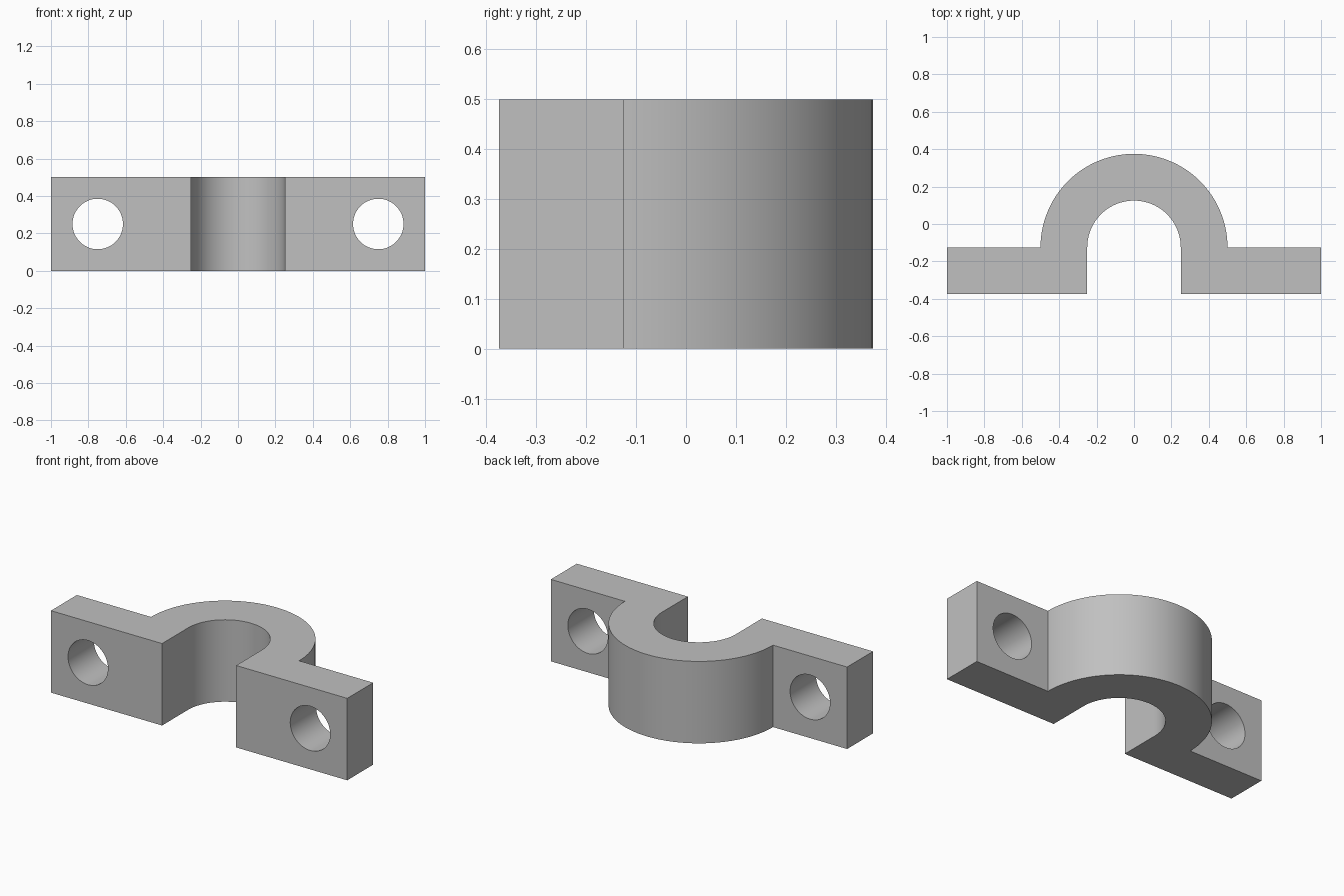
import bpy
import bmesh
from math import cos, sin, pi, radians

HEIGHT = 0.5          # along z
HALF_LENGTH = 1.0
FRONT, AXIS = -0.375, -0.125   # flange front face, and flange back face / arch centre
INNER, OUTER = 0.25, 0.5
HOLE_X, HOLE_RADIUS = 0.75, 0.135
SEGMENTS = 64

cube = bpy.data.objects.get("Cube")
if cube:
    bpy.data.objects.remove(cube, do_unlink=True)

# Plain grey metal
metal = bpy.data.materials.new("plain grey")
metal.use_nodes = True
grey = (0.53, 0.53, 0.53, 1)
metal.diffuse_color = grey
metal.node_tree.nodes["Principled BSDF"].inputs["Base Color"].default_value = grey


def arc(radius):
    """Half circle from right to left around the arch centre."""
    return [(radius * cos(pi * i / SEGMENTS), AXIS + radius * sin(pi * i / SEGMENTS))
            for i in range(SEGMENTS + 1)]


# Clamp outline: two flanges joined by a half-round arch, extruded upward
outline = [(INNER, FRONT), (HALF_LENGTH, FRONT), (HALF_LENGTH, AXIS)]
outline += arc(OUTER)
outline += [(-HALF_LENGTH, AXIS), (-HALF_LENGTH, FRONT), (-INNER, FRONT)]
outline += reversed(arc(INNER))

bm = bmesh.new()
base = bm.faces.new([bm.verts.new((x, y, 0)) for x, y in outline])
top = bmesh.ops.extrude_face_region(bm, geom=[base], use_keep_orig=True)
bmesh.ops.translate(bm, vec=(0, 0, HEIGHT),
                    verts=[v for v in top["geom"] if isinstance(v, bmesh.types.BMVert)])
bmesh.ops.recalc_face_normals(bm, faces=bm.faces)
mesh = bpy.data.meshes.new("saddle_clamp")
bm.to_mesh(mesh)
bm.free()
mesh.materials.append(metal)
clamp = bpy.data.objects.new("saddle_clamp", mesh)
bpy.context.collection.objects.link(clamp)

# Bolt holes through both flanges
for side in (-1, 1):
    bpy.ops.mesh.primitive_cylinder_add(
        vertices=SEGMENTS, radius=HOLE_RADIUS, depth=0.5,
        location=(side * HOLE_X, (FRONT + AXIS) / 2, HEIGHT / 2),
        rotation=(radians(90), 0, 0))
    cutter = bpy.context.object
    cutter.name = "bolt_hole_cutter"
    cutter.hide_render = True
    cutter.data.materials.append(metal)
    cut = clamp.modifiers.new("bolt_hole", "BOOLEAN")
    cut.operation = "DIFFERENCE"
    cut.solver = "EXACT"
    cut.object = cutter
    bpy.context.view_layer.objects.active = clamp
    bpy.ops.object.modifier_apply(modifier=cut.name)
    bpy.data.objects.remove(cutter, do_unlink=True)

# Smooth curved walls, crisp corners
bpy.ops.object.select_all(action="DESELECT")
clamp.select_set(True)
bpy.context.view_layer.objects.active = clamp
bpy.ops.object.shade_smooth_by_angle(angle=radians(30))
